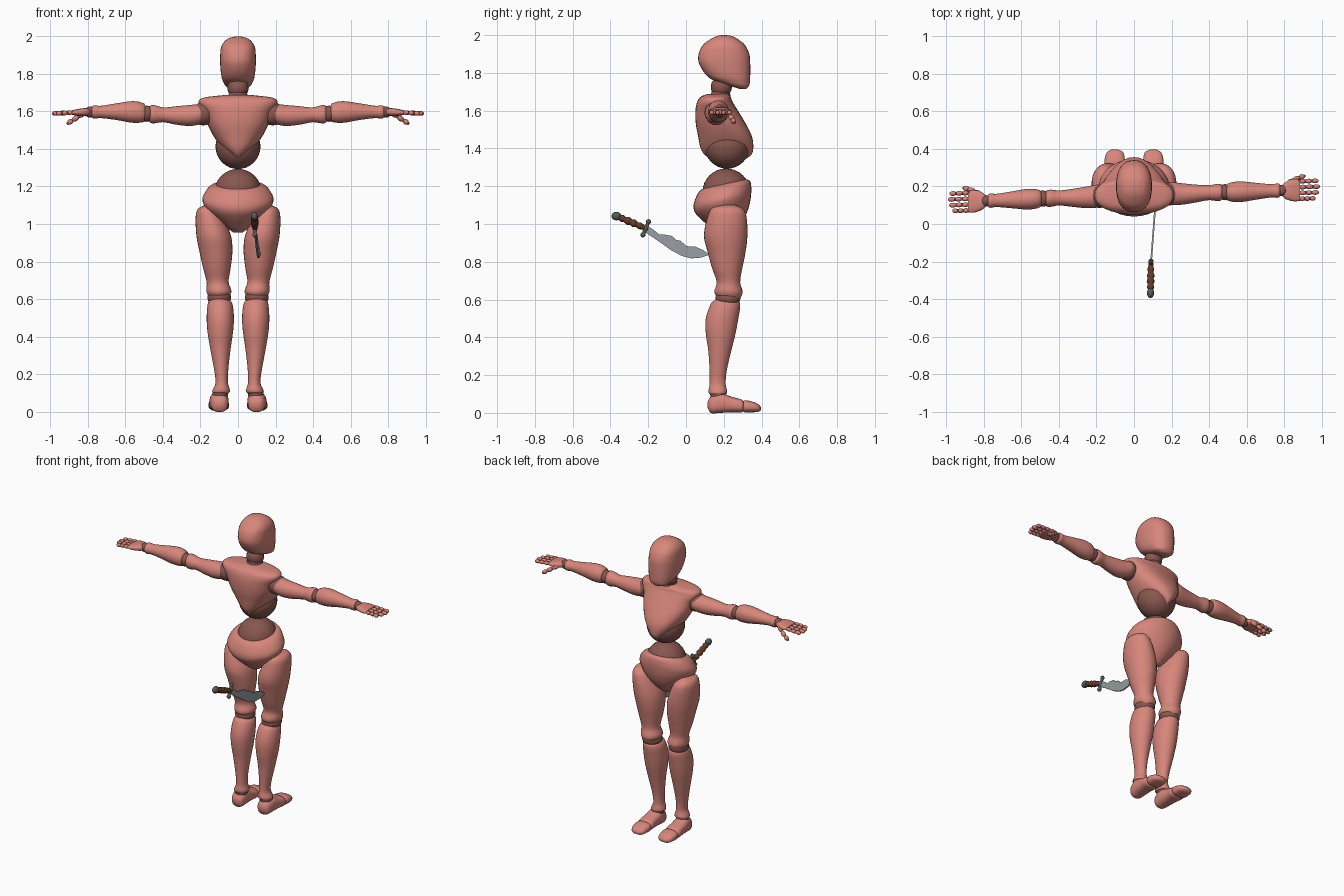
import bpy, bmesh, math
from mathutils import Vector, Matrix

cube = bpy.data.objects.get("Cube")
if cube:
    bpy.data.objects.remove(cube, do_unlink=True)


def material(name, r, g, b):
    m = bpy.data.materials.new(name)
    m.use_nodes = True
    m.diffuse_color = (r, g, b, 1)
    m.node_tree.nodes["Principled BSDF"].inputs["Base Color"].default_value = (r, g, b, 1)
    return m


SKIN = material("salmon_shell", .68, .24, .2)
JOINT = material("dark_joint", .25, .095, .08)
WOOD = material("brown_grip", .13, .045, .022)
STEEL = material("steel_blade", .31, .34, .36)
IRON = material("dark_iron", .1, .105, .085)


def finish(name, bm, mat, matrix=None):
    bmesh.ops.recalc_face_normals(bm, faces=bm.faces)
    if matrix:
        bm.transform(matrix)
    mesh = bpy.data.meshes.new(name)
    bm.to_mesh(mesh)
    bm.free()
    obj = bpy.data.objects.new(name, mesh)
    bpy.context.collection.objects.link(obj)
    mesh.materials.append(mat)
    bpy.ops.object.select_all(action='DESELECT')
    obj.select_set(True)
    bpy.context.view_layer.objects.active = obj
    bpy.ops.object.shade_smooth_by_angle(angle=math.radians(50))
    return obj


def interpolate(rows, steps):
    """Smooth curve through rows, using the first column as parameter."""
    def slope(i, k):
        a, b = rows[max(i - 1, 0)], rows[min(i + 1, len(rows) - 1)]
        return (b[k] - a[k]) / (b[0] - a[0])
    out = []
    for i in range(len(rows) - 1):
        p, q = rows[i], rows[i + 1]
        h = q[0] - p[0]
        for j in range(steps):
            s = j / steps
            row = [p[0] + h * s]
            for k in range(1, len(p)):
                row.append((1 + 2 * s) * (1 - s) ** 2 * p[k] + s * (1 - s) ** 2 * h * slope(i, k)
                           + s * s * (3 - 2 * s) * q[k] + s * s * (s - 1) * h * slope(i + 1, k))
            out.append(row)
    return out + [list(rows[-1])]


def loft(name, axis, rows, mat=SKIN, power=1, warp=None, matrix=None, sides=32):
    """Skin ovals given as (position, low, high, low, high) along an axis."""
    order = {'x': (2, 0, 1), 'y': (0, 2, 1), 'z': (0, 1, 2)}[axis]
    bm = bmesh.new()
    rings = []
    for t, a0, a1, b0, b1 in interpolate(rows, 4):
        ring = []
        for i in range(sides):
            c, s = math.cos(math.tau * i / sides), math.sin(math.tau * i / sides)
            c, s = (math.copysign(abs(v) ** power, v) for v in (c, s))
            p = ((a0 + a1 + (a1 - a0) * c) / 2, (b0 + b1 + (b1 - b0) * s) / 2, t)
            v = Vector([p[k] for k in order])
            ring.append(bm.verts.new(warp(v) if warp else v))
        rings.append(ring)
    for lower, upper in zip(rings, rings[1:]):
        for i in range(sides):
            j = (i + 1) % sides
            bm.faces.new((lower[i], lower[j], upper[j], upper[i]))
    bm.faces.new(rings[0])
    bm.faces.new(rings[-1])
    return finish(name, bm, mat, matrix)


def ball(name, centre, radius, mat=JOINT, scale=(1, 1, 1), rot=None):
    bm = bmesh.new()
    bmesh.ops.create_uvsphere(bm, u_segments=32, v_segments=16, radius=radius)
    m = Matrix.Translation(centre)
    if rot:
        m = m @ rot.to_matrix().to_4x4()
    return finish(name, bm, mat, m @ Matrix.Diagonal((*scale, 1)))


def capsule(name, a, b, radius, mat=SKIN):
    a, b = Vector(a), Vector(b)
    d = b - a
    return ball(name, (a + b) / 2, 1, mat, (radius, radius, d.length * .58), d.to_track_quat('Z', 'Y'))


def sym(rows):
    return [(z, -w, w, lo, hi) for z, w, lo, hi in rows]


# Head and neck
loft("head", 'z', sym([
    (1.715, .03, .285, .32), (1.73, .06, .235, .332), (1.75, .075, .17, .338),
    (1.78, .087, .115, .34), (1.85, .095, .069, .34), (1.9, .095, .067, .335),
    (1.95, .088, .092, .31), (1.985, .06, .14, .265), (1.997, .03, .17, .235), (2, .01, .19, .21)]), power=.85)
ball("neck_ball", (0, .187, 1.725), .056, JOINT)
loft("neck", 'z', sym([(1.65, .06, .12, .24), (1.68, .052, .13, .235), (1.72, .045, .14, .23)]), JOINT)

# Torso shell over a waist ball, pelvis shell over a hip ball
loft("chest", 'z', sym([
    (1.34, .01, .14, .31), (1.365, .035, .1, .345), (1.4, .078, .078, .356), (1.46, .125, .065, .35),
    (1.53, .162, .052, .317), (1.6, .185, .05, .275), (1.65, .21, .06, .245),
    (1.675, .18, .08, .235), (1.688, .07, .11, .22)]), power=.85)
ball("waist_ball", (0, .218, 1.413), .12)
ball("hip_ball", (0, .213, 1.168), .126)
loft("pelvis", 'z', sym([
    (.955, .025, .17, .235), (.985, .065, .125, .27), (1.03, .118, .08, .31), (1.08, .167, .048, .335),
    (1.13, .19, .04, .345), (1.175, .172, .055, .345), (1.205, .14, .08, .335), (1.215, .1, .12, .31)]),
    warp=lambda v: Vector((v.x, v.y, v.z + (v.y - .2) * .2 * (v.z > 1) * min(1, (v.z - 1) * 8))))

# Limbs, built once per side
for side, s, lean in (("left", 1, .03), ("right", -1, -.04)):
    def mirror(v):
        return Vector((v.x * s, v.y, v.z))

    def arm(v):
        return Vector((v[0] * s, v[1] + lean * v[0], v[2]))

    loft(side + "_thigh", 'z', [
        (.61, .05, .155, .165, .29), (.64, .035, .168, .15, .3), (.69, .05, .167, .163, .287),
        (.76, .04, .185, .14, .297), (.85, .03, .205, .115, .315), (.94, .038, .222, .095, .325),
        (1.05, .085, .225, .118, .318), (1.085, .115, .21, .14, .295), (1.1, .14, .18, .18, .26)], warp=mirror)
    ball(side + "_knee", (s * .1, .222, .607), .06, JOINT, (1.05, 1.1, .8))
    loft(side + "_shin", 'z', [
        (.092, .06, .125, .14, .2), (.105, .043, .138, .12, .218), (.15, .053, .12, .125, .21),
        (.22, .052, .127, .125, .215), (.33, .04, .147, .118, .24), (.42, .027, .162, .105, .262),
        (.5, .022, .167, .105, .277), (.58, .032, .16, .133, .287), (.6, .055, .145, .155, .27)], warp=mirror)
    ball(side + "_ankle", (s * .095, .17, .095), .042)
    loft(side + "_foot", 'y', [
        (.115, .075, .12, .025, .06), (.13, .058, .138, 0, .085), (.18, .05, .15, 0, .105),
        (.24, .052, .153, .003, .086), (.295, .05, .156, .003, .07), (.305, .06, .148, .012, .06)],
        power=.8, warp=mirror)
    loft(side + "_toes", 'y', [
        (.3, .06, .145, .01, .055), (.31, .048, .156, .003, .066), (.35, .05, .156, .003, .06),
        (.385, .06, .143, .006, .045), (.397, .085, .12, .015, .03)], power=.8, warp=mirror)

    ball(side + "_shoulder", arm((.185, .155, 1.588)), .062)
    loft(side + "_upper_arm", 'x', [
        (.165, .13, .18, 1.56, 1.62), (.18, .1, .215, 1.54, 1.64), (.25, .095, .21, 1.523, 1.635),
        (.33, .105, .2, 1.53, 1.628), (.4, .115, .195, 1.543, 1.622), (.46, .11, .2, 1.537, 1.635),
        (.48, .13, .18, 1.555, 1.615)], warp=arm)
    ball(side + "_elbow", arm((.486, .155, 1.588)), .043)
    loft(side + "_forearm", 'x', [
        (.49, .13, .18, 1.56, 1.62), (.5, .11, .2, 1.545, 1.642), (.56, .1, .21, 1.54, 1.655),
        (.65, .11, .2, 1.555, 1.643), (.735, .12, .19, 1.565, 1.63), (.772, .118, .192, 1.563, 1.632),
        (.785, .135, .175, 1.58, 1.615)], warp=arm)
    ball(side + "_wrist", arm((.788, .155, 1.597)), .03)
    loft(side + "_palm", 'x', [
        (.79, .125, .185, 1.582, 1.612), (.81, .108, .2, 1.577, 1.618), (.855, .095, .215, 1.577, 1.613),
        (.885, .097, .21, 1.582, 1.606)], power=.8, warp=arm)
    # Fingers: three segments with small joint balls
    for f, reach in enumerate((.085, .102, .108, .1)):
        y = .108 + .031 * f
        for k in range(3):
            x0, x1 = (.882 + reach * q for q in (k / 3, (k + 1) / 3))
            z = 1.595 - .002 * k
            ball(f"{side}_finger_joint", arm((x0, y, z)), .009)
            capsule(f"{side}_finger", arm((x0, y, z)), arm((x1, y, z - .002)), .0125)
    thumb = [arm(p) for p in ((.815, .19, 1.595), (.85, .209, 1.573), (.882, .221, 1.553), (.907, .228, 1.537))]
    for a, b in zip(thumb, thumb[1:]):
        capsule(side + "_thumb", a, b, .014)
        ball(side + "_thumb_joint", b, .008)

# Knife grip, guard and pommel, lathed along their own lines
guard = Vector((.09, -.213, .977))
pommel = Vector((.088, -.368, 1.042))


def lathe(name, base, tip, radii, mat):
    d = tip - base
    rows = [(d.length * i / (len(radii) - 1), -r, r, -r, r) for i, r in enumerate(radii)]
    m = Matrix.Translation(base) @ d.to_track_quat('Z', 'Y').to_matrix().to_4x4()
    loft(name, 'z', rows, mat, matrix=m, sides=16)


lathe("knife_grip", guard, pommel, [.011, .014, .018, .014, .021, .016, .021, .015, .019, .013, .011], WOOD)
ball("knife_pommel", pommel, .024, IRON, (.8, 1.1, .95))
across = Vector((0, .02, .047))
lathe("knife_guard", guard - across, guard + across, [.006, .014, .009, .011, .014, .011, .009, .014, .006], IRON)

# Knife blade: curved, notched outline extruded to a thin plate
outline = [(-.21, .995), (-.17, .968), (-.14, .943), (-.12, .945), (-.075, .937), (-.05, .915), (-.03, .912),
           (0, .885), (.02, .88), (.05, .88), (.09, .862), (.125, .838), (.08, .822), (.03, .818),
           (-.02, .83), (-.08, .862), (-.14, .905), (-.225, .962)]
bm = bmesh.new()
face = bm.faces.new([bm.verts.new((.086 + (y + .21) * .075, y, z)) for y, z in outline])
plate = bmesh.ops.extrude_face_region(bm, geom=[face])
bmesh.ops.translate(bm, vec=(.009, 0, 0), verts=[g for g in plate["geom"] if isinstance(g, bmesh.types.BMVert)])
finish("knife_blade", bm, STEEL)
